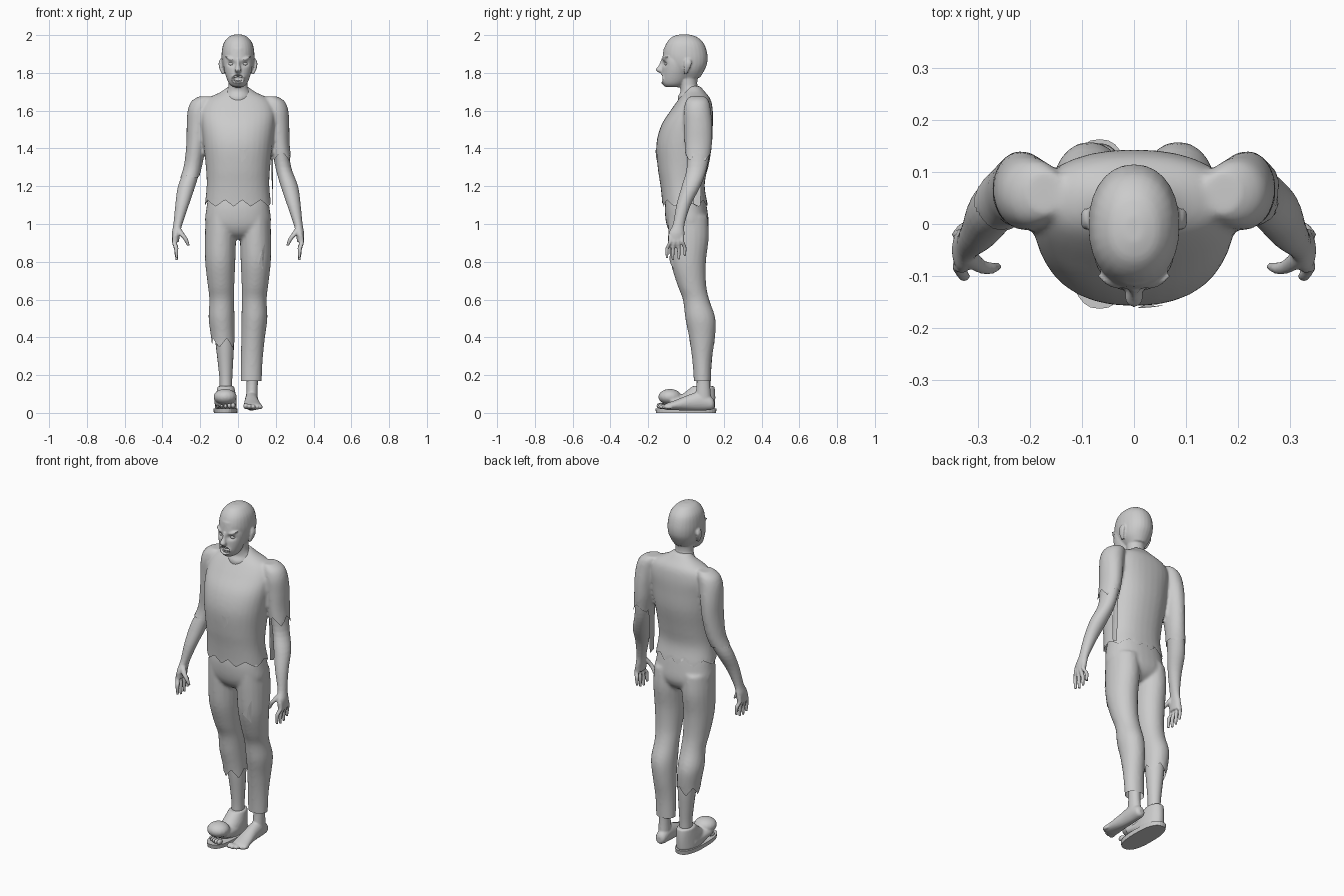
import bpy, bmesh, math
from mathutils import Vector, Matrix


def spow(v, e):
    return math.copysign(abs(v) ** e, v)


def loft(bm, rings, s=1, axis='z', n=20, p=2.0, grow=0.0, steps=4):
    """Closed tube through (x, y, z, r1, r2) rings, eased by Catmull-Rom."""
    pts = [rings[0]] + list(rings) + [rings[-1]]
    path = []
    for i in range(1, len(pts) - 2):
        for k in range(steps):
            t = k / steps
            path.append([0.5 * (2 * b + (c - a) * t + (2 * a - 5 * b + 4 * c - d) * t * t
                                + (3 * b - a - 3 * c + d) * t ** 3)
                         for a, b, c, d in zip(*pts[i - 1:i + 3])])
    path.append(rings[-1])
    loops = []
    for x, y, z, r1, r2 in path:
        loop = []
        for j in range(n):
            a = 2 * math.pi * j / n
            u = (r1 + grow) * spow(math.cos(a), 2 / p)
            w = (r2 + grow) * spow(math.sin(a), 2 / p)
            co = (x + u, y + w, z) if axis == 'z' else (x + u, y, z + w)
            loop.append(bm.verts.new((co[0] * s, co[1], co[2])))
        loops.append(loop)
    for A, B in zip(loops, loops[1:]):
        for j in range(n):
            bm.faces.new((A[j], A[(j + 1) % n], B[(j + 1) % n], B[j]))
    bm.faces.new(loops[0])
    bm.faces.new(loops[-1])


def ball(bm, x, y, z, rx, ry, rz):
    bmesh.ops.create_uvsphere(bm, u_segments=16, v_segments=10, radius=1,
                              matrix=Matrix.Translation((x, y, z)) @ Matrix.Diagonal((rx, ry, rz, 1)))


def finish(name, bm, voxel=0, smooth=4, smooth_shade=True):
    """Make the object; with a voxel size, fuse its pieces into one skin."""
    bmesh.ops.recalc_face_normals(bm, faces=bm.faces)
    me = bpy.data.meshes.new(name)
    bm.to_mesh(me)
    bm.free()
    ob = bpy.data.objects.new(name, me)
    bpy.context.collection.objects.link(ob)
    if voxel:
        r = ob.modifiers.new("fuse", 'REMESH')
        r.mode, r.voxel_size = 'VOXEL', voxel
        m = ob.modifiers.new("relax", 'SMOOTH')
        m.factor, m.iterations = 0.5, smooth
        dg = bpy.context.evaluated_depsgraph_get()
        baked = bpy.data.meshes.new_from_object(ob.evaluated_get(dg))
        ob.modifiers.clear()
        ob.data = baked
    for f in ob.data.polygons:
        f.use_smooth = smooth_shade
    return ob


def trim(ob, cut, voxel):
    """Remove everything below the height cut(co) and snap the new edge to it."""
    bm = bmesh.new()
    bm.from_mesh(ob.data)
    bmesh.ops.delete(bm, geom=[v for v in bm.verts if v.co.z < cut(v.co) - voxel / 2], context='VERTS')
    for v in bm.verts:
        if v.is_boundary:
            v.co.z = cut(v.co)
    bm.to_mesh(ob.data)
    bm.free()


def zigzag(co, cx, cy, teeth):
    t = (math.atan2(co.y - cy, co.x - cx) / (2 * math.pi) * teeth) % 1
    return abs(2 * t - 1) - 0.5


ARM = [(.17, .06, 1.675, .03, .035), (.19, .06, 1.65, .05, .055), (.205, .06, 1.6, .055, .065),
       (.215, .065, 1.52, .05, .068), (.222, .065, 1.42, .045, .066), (.24, .058, 1.3, .042, .054),
       (.272, .027, 1.2, .046, .05), (.296, -.013, 1.1, .036, .038), (.318, -.038, 1.0, .024, .031),
       (.328, -.05, .95, .022, .042), (.33, -.052, .905, .017, .04)]

# Shirt: torso and two torn sleeves
bm = bmesh.new()
loft(bm, [(0, .04, 1.73, .05, .035), (0, .045, 1.70, .09, .055), (0, .045, 1.66, .165, .085),
          (0, .03, 1.6, .195, .112), (0, .005, 1.52, .193, .137), (0, -.01, 1.42, .183, .147),
          (0, -.018, 1.3, .17, .132), (0, -.018, 1.2, .166, .117), (0, -.005, 1.1, .176, .12),
          (0, -.005, 1.04, .178, .12)], n=32, p=2.25)
loft(bm, ARM[:6], 1, grow=.007)
loft(bm, ARM[:7], -1, grow=.007)
shirt = finish("shirt", bm, .009, 6)


def shirt_cut(co):
    if co.x > .184:
        return 1.36 + .05 * zigzag(co, .23, .06, 4)
    if co.x < -.184:
        return 1.25 + .015 * zigzag(co, -.25, .045, 3)
    return 1.11 + .035 * zigzag(co, 0, 0, 9)


trim(shirt, shirt_cut, .009)

# Trousers: pelvis and two legs, one torn below the knee
bm = bmesh.new()
loft(bm, [(0, -.003, 1.16, .155, .1), (0, 0, 1.08, .168, .112), (0, .008, 1.0, .172, .112),
          (0, .01, .95, .12, .09), (0, .01, .92, .06, .05)], n=32, p=2.3)
for s in (1, -1):
    loft(bm, [(.09, .01, 1.04, .08, .105), (.093, .014, .93, .083, .107), (.094, .012, .8, .08, .094),
              (.09, .03, .68, .071, .077), (.086, .053, .6, .066, .07), (.087, .076, .5, .069, .08),
              (.08, .085, .4, .063, .069), (.073, .085, .28, .058, .052), (.07, .087, .17, .056, .046),
              (.07, .087, .12, .056, .046)], s)
trousers = finish("trousers", bm, .009, 5)
trim(trousers, lambda co: .17 if co.x > 0 else .37 + .05 * zigzag(co, -.08, .085, 5), .009)

# Arms and hands with curled fingers
for s, side in ((1, "left"), (-1, "right")):
    bm = bmesh.new()
    loft(bm, ARM[3:], s)
    for i in range(4):
        y, t = -.083 + .021 * i, -.1 + .031 * i
        d = (.01, 0, .003, .022)[i]
        loft(bm, [(.33, y, .94, .014, .012), (.337, y, .905, .013, .011),
                  (.327, t, .865 + d / 2, .012, .01), (.325, t, .808 + d, .007, .007)], s, n=10)
    loft(bm, [(.32, -.06, .98, .017, .018), (.297, -.08, .945, .016, .014),
              (.278, -.085, .92, .013, .012), (.262, -.082, .885, .008, .008)], s, n=10)
    finish(side + "_arm", bm, .005, 3)

# Bare shin under the torn trouser leg
bm = bmesh.new()
loft(bm, [(-.078, .085, .46, .05, .055), (-.07, .09, .36, .048, .053), (-.066, .092, .25, .039, .043),
          (-.064, .092, .16, .033, .037), (-.064, .09, .05, .034, .04)])
finish("bare_shin", bm)

# Bare foot with toes
bm = bmesh.new()
loft(bm, [(.075, .092, .26, .034, .036), (.075, .092, .15, .03, .036), (.073, .09, .06, .032, .045)])
loft(bm, [(.072, .15, .045, .014, .018), (.072, .135, .05, .03, .034), (.072, .08, .062, .035, .05),
          (.072, .02, .055, .038, .043), (.076, -.05, .042, .045, .028), (.08, -.1, .034, .05, .018),
          (.08, -.115, .032, .045, .012)], axis='y')
for i in range(5):
    r = .016 - .0018 * i
    ball(bm, .041 + .0205 * i, -.13 + .004 * i * i / 1.6, .02 + r, r * .85, .027 - .002 * i, r)
finish("bare_foot", bm, .005, 3)

# Slipper: flat sole, heel cup and bulging toe with toes peeking out
bm = bmesh.new()
loft(bm, [(-.066, 0, 0, .062, .158), (-.066, 0, .024, .064, .163)], p=2.5, n=32, steps=1)
finish("slipper_sole", bm, smooth_shade=False)
bm = bmesh.new()
loft(bm, [(-.064, .045, .02, .058, .108), (-.064, .05, .07, .056, .106), (-.064, .075, .11, .05, .08),
          (-.064, .093, .142, .044, .058)], n=24)
loft(bm, [(-.066, .08, .05, .056, .035), (-.066, -.03, .055, .06, .036), (-.066, -.08, .06, .06, .03)], axis='y')
ball(bm, -.068, -.085, .085, .062, .062, .042)
finish("slipper_upper", bm, .006, 5)
bm = bmesh.new()
for i in range(5):
    r = .015 - .0015 * i
    ball(bm, -.026 - .02 * i, -.133 + .0025 * i * i, .024 + r, r * .8, .022, r)
finish("slipper_toes", bm)

# Head: skull, face, jaw, nose, ears and neck fused together
bm = bmesh.new()
loft(bm, [(0, -.01, 2.003, .018, .025), (0, -.008, 1.99, .05, .066), (0, -.005, 1.955, .077, .1),
          (0, -.004, 1.9, .087, .117), (0, 0, 1.85, .085, .112), (0, .005, 1.81, .074, .09),
          (0, .01, 1.775, .052, .065)], n=28, p=2.15)
loft(bm, [(0, -.05, 1.93, .06, .068), (0, -.055, 1.87, .076, .071), (0, -.055, 1.82, .074, .073),
          (0, -.06, 1.77, .06, .07), (0, -.066, 1.74, .045, .058), (0, -.068, 1.724, .025, .038)], n=28)
loft(bm, [(0, .03, 1.63, .05, .07), (0, .038, 1.67, .075, .082), (0, .03, 1.7, .065, .06),
          (0, .014, 1.735, .05, .046), (0, .015, 1.82, .054, .055)], n=24)
loft(bm, [(0, -.118, 1.875, .009, .012), (0, -.13, 1.84, .011, .015), (0, -.138, 1.815, .018, .023),
          (0, -.128, 1.8, .013, .012)], n=12)
for s in (1, -1):
    loft(bm, [(.088, .01, 1.872, .007, .015), (.094, .01, 1.85, .009, .021), (.089, .004, 1.82, .009, .016),
              (.08, -.002, 1.795, .006, .008)], s, n=12)
    loft(bm, [(.05, -.1, 1.885, .02, .014), (.03, -.112, 1.872, .022, .014), (.03, -.11, 1.865, .02, .008)], s, n=12)
# Lips around the open mouth
bmesh.ops.recalc_face_normals(bm, faces=bm.faces)
for k in range(18):
    a = 2 * math.pi * k / 18
    x = .03 * math.cos(a)
    ball(bm, x, -.124 + 8 * x * x, 1.77 + .022 * math.sin(a), .009, .009, .007)
head = finish("head", bm, .005, 4)
for v in head.data.vertices:
    x, y, z = v.co
    if y < -.06:
        m = (x / .026) ** 2 + ((z - 1.77) / .018) ** 2
        e = ((abs(x) - .035) / .02) ** 2 + ((z - 1.848) / .013) ** 2
        v.co.y += .035 * math.exp(-m ** 3) + .013 * math.exp(-e)

# Eyes and teeth
bm = bmesh.new()
for s in (1, -1):
    ball(bm, s * .035, -.097, 1.848, .017, .016, .012)
finish("eyes", bm)
bm = bmesh.new()
for z in (1.782, 1.757):
    for i in range(-2, 3):
        x = i * .0085
        bmesh.ops.create_cube(bm, size=1, matrix=Matrix.Translation((x, -.115 + 14 * x * x, z))
                              @ Matrix.Diagonal((.0075, .007, .012, 1)))
finish("teeth", bm, smooth_shade=False)

# Torn flaps of cloth lying on the shirt front and the thigh
bpy.context.view_layer.update()
for name, target, outline in (
        ("shirt_tear", shirt, [(.005, 1.4), (.03, 1.39), (.055, 1.405), (.04, 1.35), (.018, 1.325)]),
        ("trouser_tear", trousers, [(.09, .81), (.125, .86), (.14, .9), (.125, .82), (.13, .76), (.11, .79)])):
    bm = bmesh.new()
    verts = []
    for x, z in outline:
        hit, loc, nor, _ = target.ray_cast(Vector((x, -1, z)), Vector((0, 1, 0)))
        verts.append(bm.verts.new(loc + nor * .005 if hit else (x, -.1, z)))
    bm.faces.new(verts)
    bmesh.ops.triangulate(bm, faces=bm.faces)
    finish(name, bm, smooth_shade=False)
